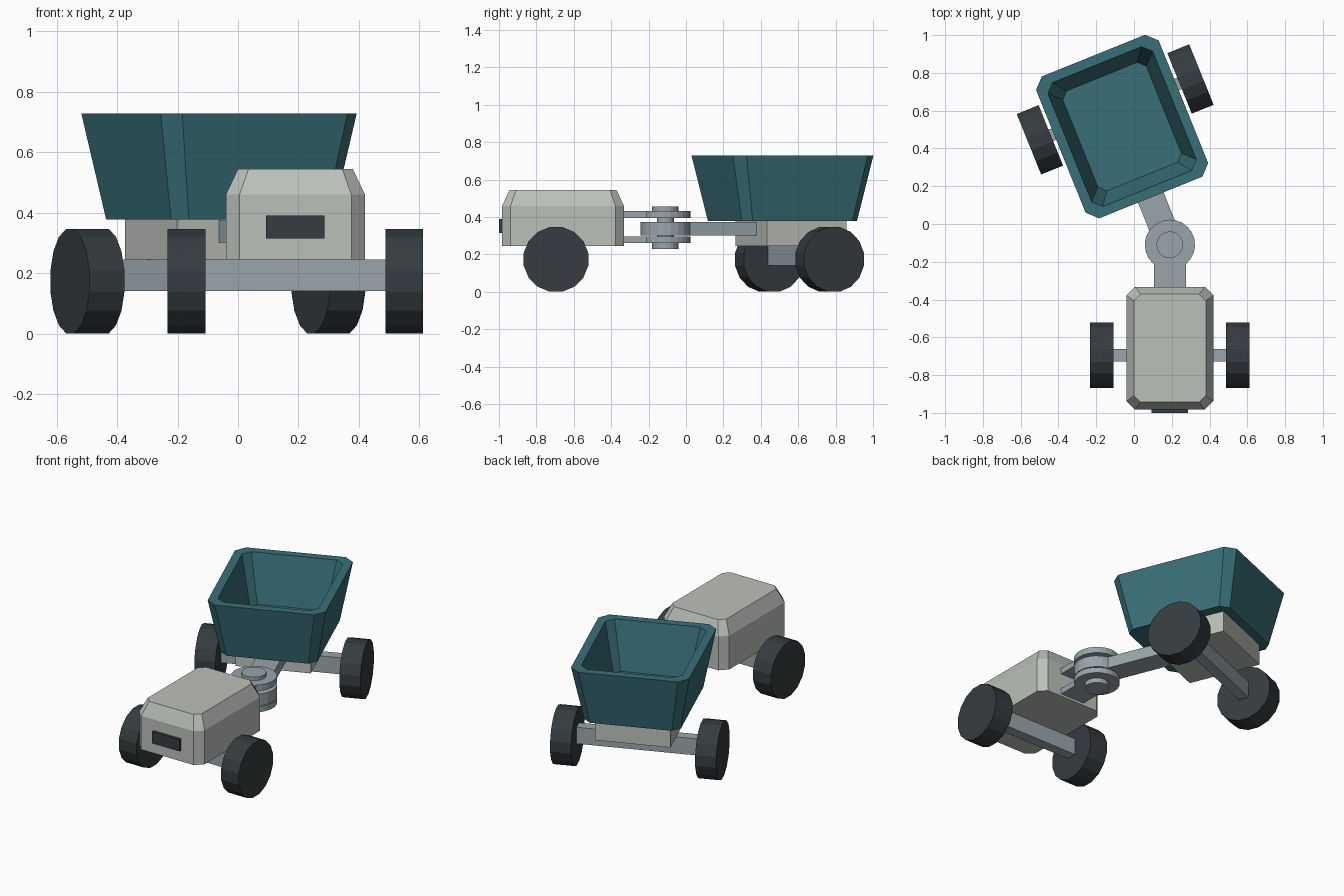
import bpy, bmesh
from math import sin, cos, pi, radians, asin
from mathutils import Matrix

if "Cube" in bpy.data.objects:
    bpy.data.objects.remove(bpy.data.objects["Cube"])

PIVOT = Matrix.Translation((0.19, -0.11, 0))
FRONT = PIVOT                                            # front half, unrotated
REAR = PIVOT @ Matrix.Rotation(radians(22), 4, 'Z')      # rear half, steered


def material(name, rgb):
    m = bpy.data.materials.new(name)
    m.diffuse_color = (*rgb, 1)
    m.use_nodes = True
    m.node_tree.nodes["Principled BSDF"].inputs["Base Color"].default_value = m.diffuse_color
    return m


TEAL = material("teal", (0.04, 0.16, 0.185))
PALE = material("pale_grey", (0.50, 0.53, 0.49))
STEEL = material("steel", (0.32, 0.38, 0.41))
DARK = material("dark", (0.035, 0.045, 0.05))


def loft(name, rings, frame, mat):
    """Skin a stack of equal-length rings, closing both ends."""
    bm = bmesh.new()
    loops = [[bm.verts.new(p) for p in ring] for ring in rings]
    n = len(loops[0])
    for a, b in zip(loops, loops[1:]):
        for i in range(n):
            j = (i + 1) % n
            bm.faces.new((a[i], a[j], b[j], b[i]))
    bm.faces.new(loops[0][::-1])
    bm.faces.new(loops[-1])
    bmesh.ops.recalc_face_normals(bm, faces=bm.faces)
    me = bpy.data.meshes.new(name)
    bm.to_mesh(me)
    bm.free()
    me.materials.append(mat)
    ob = bpy.data.objects.new(name, me)
    ob.matrix_world = frame
    bpy.context.collection.objects.link(ob)
    return ob


def prism(name, outline, z0, z1, frame, mat):
    return loft(name, [[(x, y, z) for x, y in outline] for z in (z0, z1)], frame, mat)


def rect(x0, x1, y0, y1):
    return [(x0, y0), (x1, y0), (x1, y1), (x0, y1)]


def octagon(hx, hy, c, cy, z):
    """Rectangle with chamfered corners."""
    pts = [(hx, -hy + c), (hx, hy - c), (hx - c, hy), (-hx + c, hy),
           (-hx, hy - c), (-hx, -hy + c), (-hx + c, -hy), (hx - c, -hy)]
    return [(x, y + cy, z) for x, y in pts]


def circle(r, n=20):
    return [(r * cos(2 * pi * i / n), r * sin(2 * pi * i / n)) for i in range(n)]


def lug(r, w, length, n=18):
    """Round eye at the pivot with a straight strap along +y."""
    a = asin(w / r)
    start, sweep = pi / 2 + a, 2 * pi - 2 * a
    arc = [(r * cos(start + sweep * i / n), r * sin(start + sweep * i / n)) for i in range(n + 1)]
    return arc + [(w, length), (-w, length)]


def axle_and_wheels(prefix, frame, y, track):
    prism(prefix + "_axle", rect(-track, track, y - 0.0325, y + 0.0325), 0.14, 0.245, frame, STEEL)
    for side, s in (("left", -1), ("right", 1)):
        n, r = 16, 0.176
        rings = [[(s * track + dx, y + r * cos(2 * pi * (i + .5) / n), 0.1735 + r * sin(2 * pi * (i + .5) / n))
                  for i in range(n)] for dx in (-0.0625, 0.0625)]
        loft(f"{prefix}_wheel_{side}", rings, frame, DARK)


# Front engine body with chamfered hood, and its grille
BY = -0.5475
loft("engine_body", [octagon(0.23, 0.325, 0.045, BY, 0.245),
                     octagon(0.23, 0.325, 0.045, BY, 0.46),
                     octagon(0.19, 0.286, 0.035, BY, 0.545)], FRONT, PALE)
prism("front_grille", rect(-0.097, 0.097, -0.89, -0.86), 0.315, 0.39, FRONT, DARK)
axle_and_wheels("front", FRONT, -0.585, 0.36)

# Articulated hitch: two yoke plates, rear tongue, pin with caps
YOKE = FRONT @ Matrix.Rotation(pi, 4, 'Z')
prism("yoke_upper", lug(0.133, 0.085, 0.26), 0.395, 0.433, YOKE, STEEL)
prism("yoke_lower", lug(0.133, 0.085, 0.26), 0.26, 0.296, YOKE, STEEL)
prism("rear_tongue", lug(0.133, 0.073, 0.52), 0.301, 0.374, REAR, STEEL)
prism("hitch_pin", circle(0.045), 0.24, 0.44, FRONT, STEEL)
prism("pin_cap_upper", circle(0.071), 0.433, 0.455, FRONT, STEEL)
prism("pin_cap_lower", circle(0.071), 0.23, 0.26, FRONT, STEEL)

# Rear chassis and axle
prism("rear_chassis", rect(-0.223, 0.223, 0.495, 0.955), 0.245, 0.38, REAR, PALE)
axle_and_wheels("rear", REAR, 0.773, 0.43)

# Open flared hopper: outer wall, rim, inner wall, floor
HY = 0.675
loft("hopper", [octagon(0.287, 0.332, 0.045, HY, 0.378),
                octagon(0.35, 0.405, 0.055, HY, 0.728),
                octagon(0.299, 0.354, 0.045, HY, 0.728),
                octagon(0.238, 0.285, 0.036, HY, 0.43)], REAR, TEAL)
